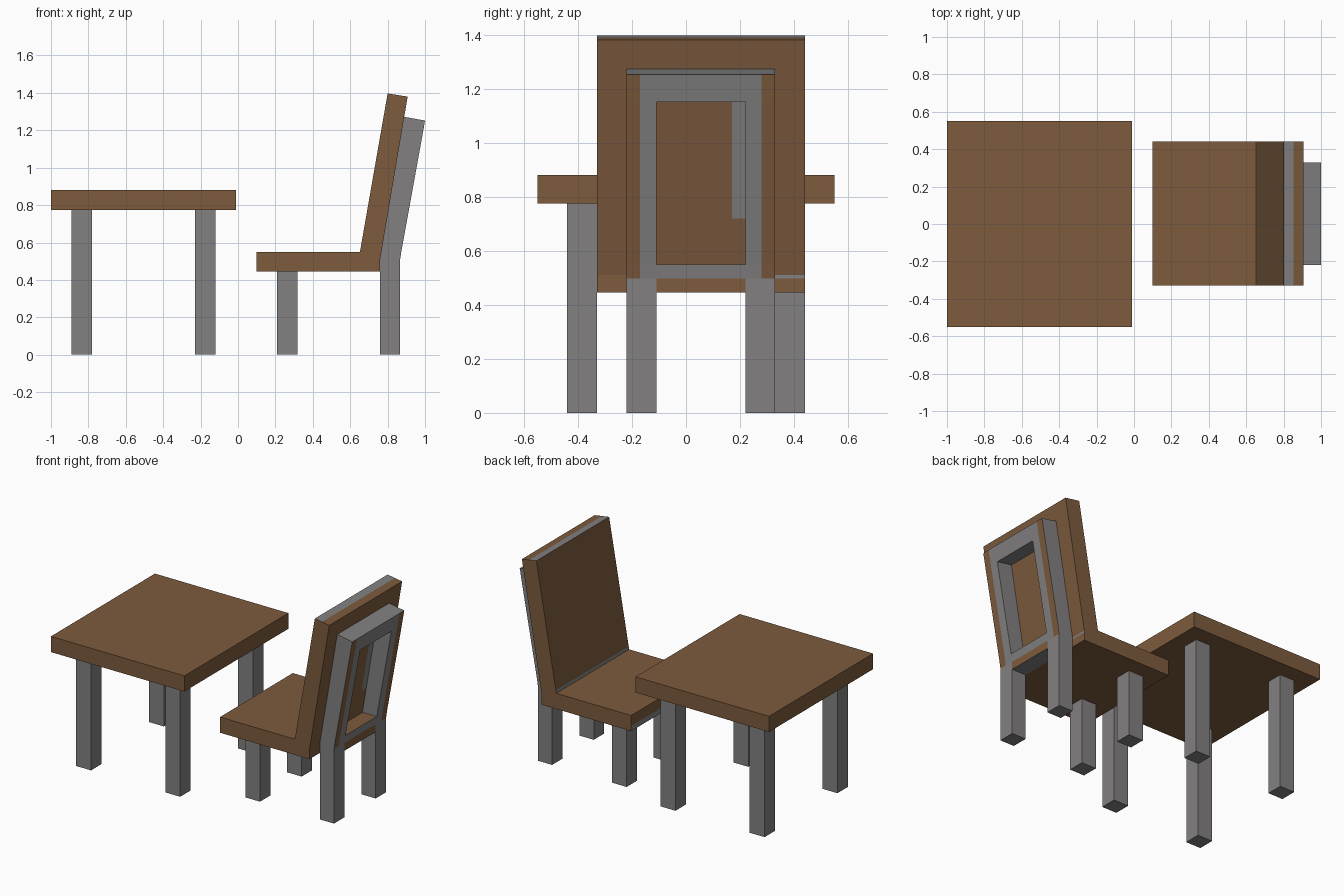
import bpy, bmesh
from mathutils import Vector

if "Cube" in bpy.data.objects:
    bpy.data.objects.remove(bpy.data.objects["Cube"])


def material(name, rgb):
    m = bpy.data.materials.new(name)
    m.diffuse_color = (*rgb, 1)
    m.use_nodes = True
    m.node_tree.nodes["Principled BSDF"].inputs["Base Color"].default_value = m.diffuse_color
    return m


MATS = [material("brown wood", (0.205, 0.104, 0.047)),
        material("grey metal", (0.225, 0.217, 0.221))]
BROWN, GREY = 0, 1


def finish(name, bm, rule):
    bmesh.ops.recalc_face_normals(bm, faces=bm.faces)
    bm.normal_update()
    for f in bm.faces:
        f.material_index = rule(f.calc_center_median(), f.normal)
    me = bpy.data.meshes.new(name)
    bm.to_mesh(me)
    bm.free()
    for m in MATS:
        me.materials.append(m)
    ob = bpy.data.objects.new(name, me)
    bpy.context.collection.objects.link(ob)
    return ob


def prism(profile, y0, y1):
    """Extrude an x-z profile along y."""
    bm = bmesh.new()
    face = bm.faces.new([bm.verts.new((x, y0, z)) for x, z in profile])
    ext = bmesh.ops.extrude_face_region(bm, geom=[face])["geom"]
    for v in ext:
        if isinstance(v, bmesh.types.BMVert):
            v.co.y = y1
    return bm


def box(name, x0, x1, y0, y1, z0, z1, colour):
    bm = prism([(x0, z0), (x1, z0), (x1, z1), (x0, z1)], y0, y1)
    finish(name, bm, lambda c, n: colour)


# Table
box("table_top", -1.0, -0.012, -0.55, 0.55, 0.775, 0.88, BROWN)
for x in (-0.89, -0.23):
    for y in (-0.44, 0.33):
        box("table_leg", x, x + 0.11, y, y + 0.11, 0, 0.775, GREY)

# Chair front legs
for y in (-0.22, 0.22):
    box("chair_front_leg", 0.208, 0.317, y, y + 0.11, 0, 0.445, GREY)

# Chair seat and leaning back in one profile
bm = prism([(0.098, 0.445), (0.76, 0.445), (0.76, 0.51), (0.907, 1.38),
            (0.80, 1.397), (0.652, 0.55), (0.098, 0.55)], -0.33, 0.44)
CUTS = [("y", 0.17), ("y", 0.22), ("y", 0.33), ("z", 0.48), ("z", 0.498),
        ("z", 0.57), ("z", 0.72), ("z", 1.15), ("x", 0.853)]
for axis, pos in CUTS:
    bm.normal_update()
    faces = [f for f in bm.faces if abs(f.normal.y) < 0.5]
    if axis == "x":
        faces = [f for f in faces if f.calc_center_median().z > 1.381]
    edges = {e for f in faces for e in f.edges}
    verts = {v for f in faces for v in f.verts}
    d = Vector([float(a == axis) for a in "xyz"])
    bmesh.ops.bisect_plane(bm, geom=faces + list(edges) + list(verts),
                           plane_co=d * pos, plane_no=d)


def seat_colour(c, n):
    if abs(n.y) > 0.5:
        return BROWN
    if n.z > 0.5 and c.z > 1.2:                      # top edge stripe
        return GREY if c.x < 0.853 else BROWN
    if n.x < -0.5:                                   # thin front stripes
        return GREY if c.z < 0.48 or 0.55 < c.z < 0.57 else BROWN
    if n.x > 0.5:                                    # marks on the rear
        if 0.17 < c.y < 0.22 and 0.72 < c.z < 1.15:
            return GREY
        if c.y > 0.33 and 0.498 < c.z < 0.51:
            return GREY
    return BROWN


finish("chair_seat_and_back", bm, seat_colour)

# Rear legs and back frame: a grid of rear faces with openings, thickened forward
REAR = [(0.865, 0), (0.865, 0.445), (0.865, 0.498), (0.873, 0.55), (0.982, 1.15), (1.0, 1.252)]
FRONT = [(0.76, 0), (0.76, 0.445), (0.76, 0.51), (0.767, 0.55), (0.871, 1.168), (0.888, 1.272)]
YS = [-0.22, -0.17, -0.11, 0.22, 0.28, 0.33]
bm = bmesh.new()
grid = [[bm.verts.new((x, y, z)) for y in YS] for x, z in REAR]
target = {}
for i in range(5):
    for j in range(5):
        if j == 2 and i in (0, 3):                   # gap between legs, window
            continue
        bm.faces.new((grid[i][j], grid[i][j + 1], grid[i + 1][j + 1], grid[i + 1][j]))
for (rx, rz), (fx, fz) in zip(REAR, FRONT):
    target[round(rz, 3)] = (fx, fz)
ext = bmesh.ops.extrude_face_region(bm, geom=list(bm.faces))["geom"]
for v in ext:
    if isinstance(v, bmesh.types.BMVert):
        v.co.x, v.co.z = target[round(v.co.z, 3)]


def frame_colour(c, n):
    if n.x > 0.5 and c.z > 0.498 and (c.y < -0.17 or c.y > 0.28):
        return BROWN                                 # outer stripes
    if -0.11 < c.y < 0.22:
        if n.x > 0.5 and c.z < 0.498:                # lower part of bottom rail
            return BROWN
        if n.z > 0.5 and c.z < 0.6:                  # window sill
            return BROWN
    return GREY


finish("chair_rear_legs_and_frame", bm, frame_colour)
